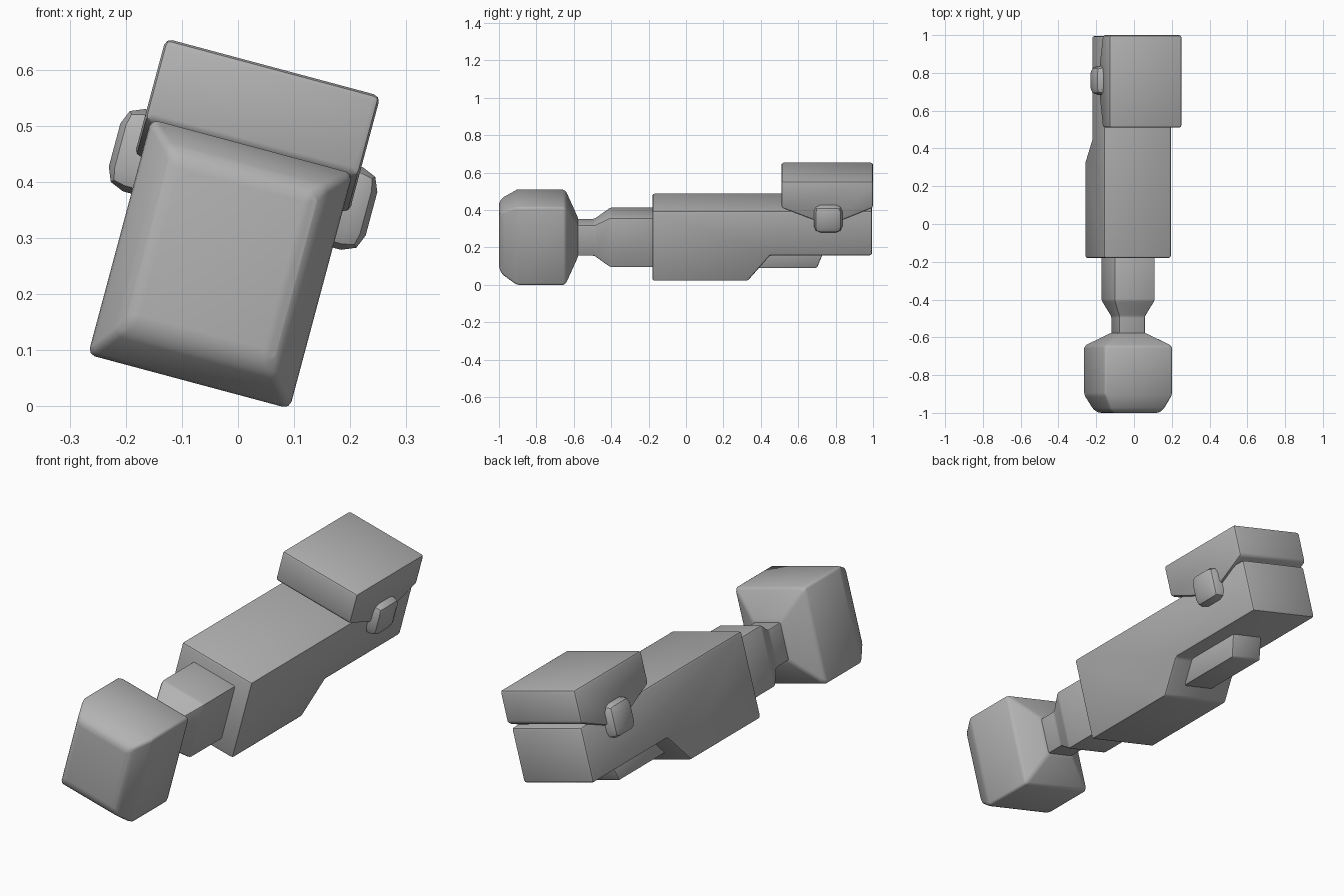
import bpy, bmesh, math

if "Cube" in bpy.data.objects:
    bpy.data.objects.remove(bpy.data.objects["Cube"], do_unlink=True)

ROLL = math.radians(15)   # the whole tool leans about its long axis
MID = -0.096              # centre line across the width

grey = bpy.data.materials.new("plain grey")
grey.use_nodes = True
grey.diffuse_color = (0.45, 0.45, 0.45, 1)
grey.node_tree.nodes["Principled BSDF"].inputs["Base Color"].default_value = grey.diffuse_color


def finish(name, bm, bevel, segments=2, smooth=35):
    """Turn a bmesh into a bevelled, smoothed object with the shared lean."""
    bmesh.ops.recalc_face_normals(bm, faces=bm.faces)
    mesh = bpy.data.meshes.new(name)
    bm.to_mesh(mesh)
    bm.free()
    mesh.materials.append(grey)
    obj = bpy.data.objects.new(name, mesh)
    bpy.context.collection.objects.link(obj)
    obj.rotation_euler.y = ROLL
    mod = obj.modifiers.new("rounded edges", 'BEVEL')
    mod.width, mod.segments = bevel, segments
    mod.limit_method, mod.angle_limit = 'ANGLE', math.radians(25)
    bpy.ops.object.select_all(action='DESELECT')
    obj.select_set(True)
    bpy.context.view_layer.objects.active = obj
    bpy.ops.object.modifier_apply(modifier=mod.name)
    bpy.ops.object.shade_smooth_by_angle(angle=math.radians(smooth))
    return obj


def side_profile(name, points, half_width, bevel, **kw):
    """Extrude a (y, z) outline across the width."""
    bm = bmesh.new()
    face = bm.faces.new([bm.verts.new((MID - half_width, y, z)) for y, z in points])
    new = bmesh.ops.extrude_face_region(bm, geom=[face])["geom"]
    bmesh.ops.translate(bm, vec=(2 * half_width, 0, 0),
                        verts=[v for v in new if isinstance(v, bmesh.types.BMVert)])
    return finish(name, bm, bevel, **kw)


def loft(name, sections, bevel, **kw):
    """Join rectangular sections (y, centre z, half width, half height)."""
    bm = bmesh.new()
    rings = [[bm.verts.new((MID + sx * w, y, z + sz * h))
              for sx, sz in ((-1, -1), (1, -1), (1, 1), (-1, 1))]
             for y, z, w, h in sections]
    for a, b in zip(rings, rings[1:]):
        for i in range(4):
            j = (i + 1) % 4
            bm.faces.new((a[i], a[j], b[j], b[i]))
    bm.faces.new(rings[0])
    bm.faces.new(rings[-1])
    return finish(name, bm, bevel, **kw)


# Blocky head with chamfered front, tapering back to the thin neck
loft("head", [(-1.0, .247, .127, .148), (-.985, .244, .147, .174),
              (-.905, .237, .186, .217), (-.645, .237, .186, .217),
              (-.575, .237, .072, .088)], .016, smooth=50)

# Neck flaring into the shaft that enters the body
loft("neck", [(-.60, .237, .071, .085), (-.49, .237, .071, .085),
              (-.405, .237, .111, .137), (-.12, .237, .111, .137)], .008)

# Long body with a stepped underside
side_profile("body", [(-.18, .043), (.33, .043), (.45, .184), (.995, .184),
                      (.995, .432), (-.18, .432)], .185, .012)

# Raised rib below the rear of the body
side_profile("underside_rib", [(.34, .088), (.70, .088), (.745, .20), (.34, .20)],
             .085, .008)

# Rear cap, its cheeks dipping around the pin
side_profile("rear_cap", [(.51, .60), (1.0, .60), (1.0, .452), (.84, .385),
                          (.68, .385), (.51, .452)], .198, .012)

# Pin through the cap, showing as a rounded knob on both sides
side_profile("hinge_pin", [(.684, .317), (.836, .317), (.836, .469), (.684, .469)],
             .237, .036)
